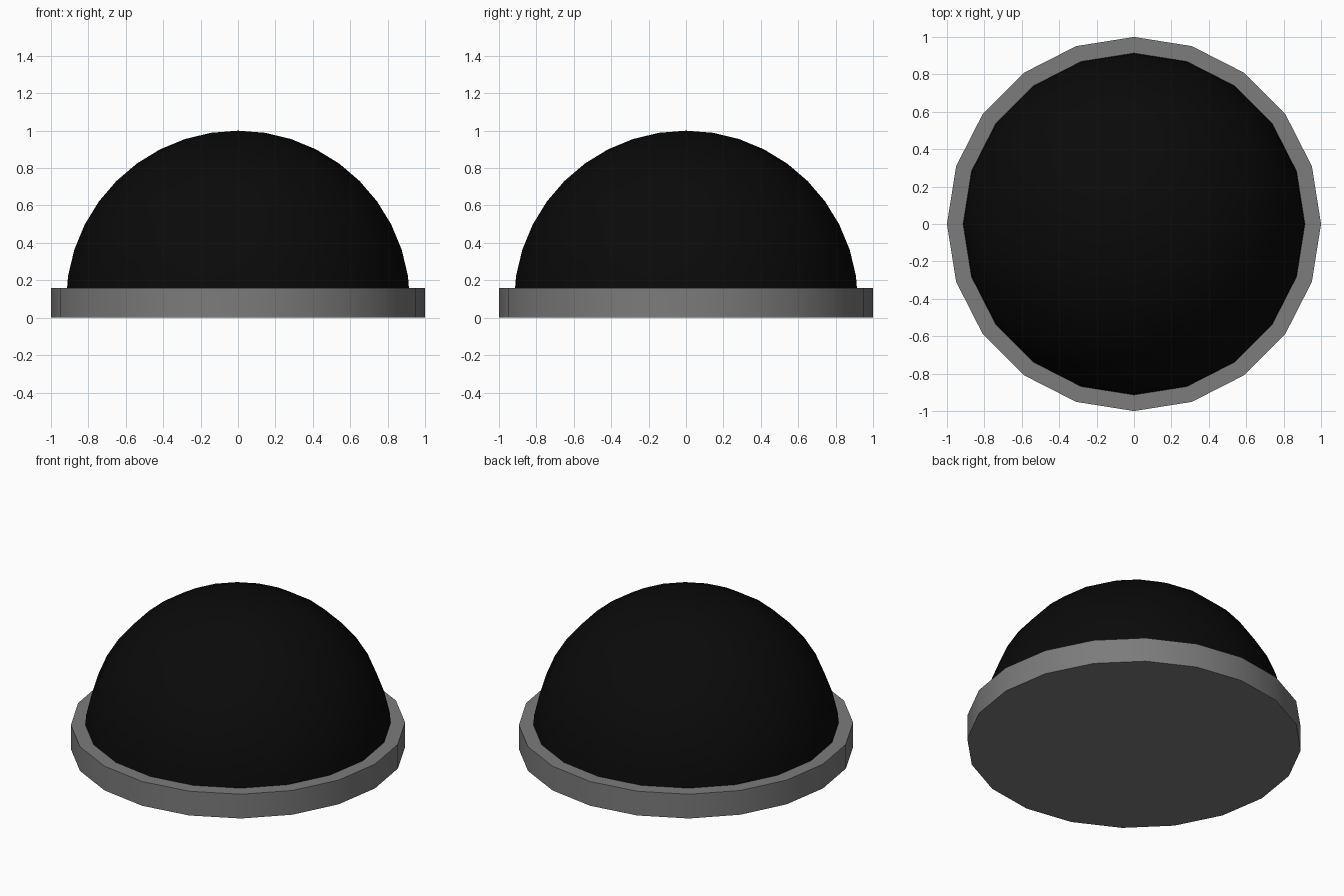
import bpy, bmesh, math

if "Cube" in bpy.data.objects:
    bpy.data.objects.remove(bpy.data.objects["Cube"])

SIDES = 20
BASE_H = 0.16


def paint(obj, name, value):
    mat = bpy.data.materials.new(name)
    mat.diffuse_color = (value, value, value, 1)
    mat.use_nodes = True
    mat.node_tree.nodes["Principled BSDF"].inputs["Base Color"].default_value = mat.diffuse_color
    obj.data.materials.append(mat)


def smooth(obj):
    bpy.ops.object.select_all(action='DESELECT')
    obj.select_set(True)
    bpy.context.view_layer.objects.active = obj
    bpy.ops.object.shade_smooth_by_angle(angle=math.radians(30))


# Round base plate
bpy.ops.mesh.primitive_cylinder_add(vertices=SIDES, radius=1, depth=BASE_H,
                                    location=(0, 0, BASE_H / 2))
base = bpy.context.object
base.name = "base"
paint(base, "grey_plastic", 0.2)
smooth(base)

# Dome: upper half of a sphere centred inside the base
bpy.ops.mesh.primitive_uv_sphere_add(segments=SIDES, ring_count=20, radius=0.92,
                                     location=(0, 0, BASE_H / 2))
dome = bpy.context.object
dome.name = "dome"
bm = bmesh.new()
bm.from_mesh(dome.data)
bmesh.ops.delete(bm, geom=[v for v in bm.verts if v.co.z < -0.001], context='VERTS')
bm.to_mesh(dome.data)
bm.free()
paint(dome, "black_glass", 0.003)
smooth(dome)
